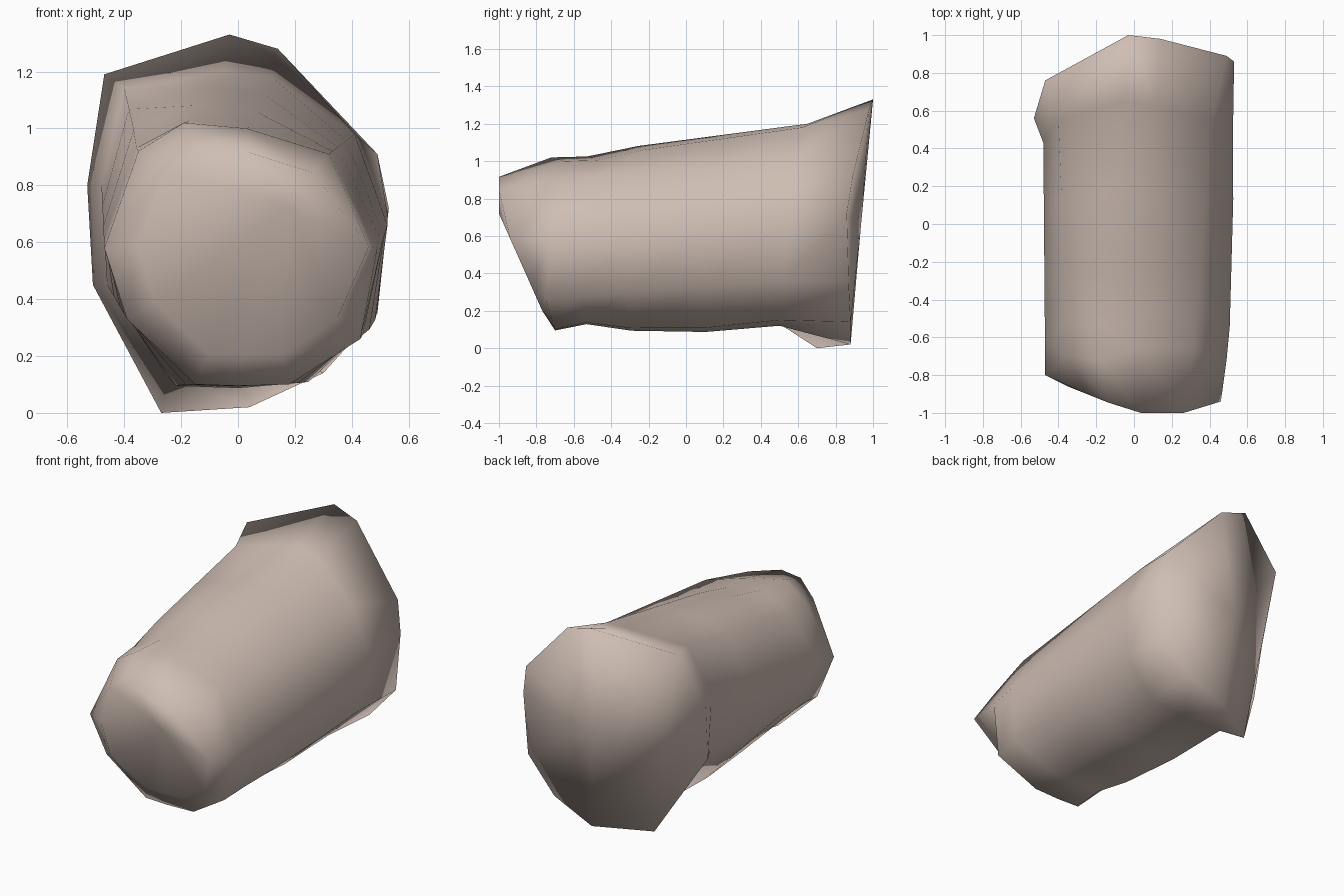
import bpy, bmesh
from mathutils import Vector

if "Cube" in bpy.data.objects:
    bpy.data.objects.remove(bpy.data.objects["Cube"])

# Cross-sections, 11 points each, running left -> top -> right -> bottom
rim = [(-.53, .56, .8), (-.47, .76, 1.19), (-.03, 1.0, 1.33), (.14, .98, 1.28),
       (.49, .89, .91), (.53, .86, .72), (.49, .87, .35), (.3, .88, .14),
       (.04, .88, .02), (-.27, .7, 0), (-.51, .51, .45)]
neck = [(-.48, .43, .8), (-.4, .55, 1.14), (-.05, .65, 1.2), (.12, .62, 1.18),
        (.41, .55, .98), (.525, .55, .7), (.49, .52, .36), (.28, .5, .15),
        (0, .5, .12), (-.25, .5, .13), (-.46, .42, .45)]
shoulder = [(-.47, -.8, .58), (-.35, -.7, .92), (-.19, -.72, 1.02), (.03, -.65, 1.0),
            (.32, -.65, .91), (.49, -.72, .58), (.43, -.75, .26), (.18, -.7, .1),
            (0, -.7, .095), (-.15, -.7, .1), (-.39, -.75, .33)]


def blend(a, b, t, lift, drop=0):
    """Section between two others: underside raised, crown lowered, right side swelled."""
    out = []
    for p, q in zip(a, b):
        v = Vector(p).lerp(Vector(q), t)
        if v.z < .2:
            v.z += lift
        if v.z > .93:
            v.z -= drop
        if v.x > .45:
            v.x += .012
        out.append(v)
    return out


def nose_point(p):
    """Shrink the shoulder and push it out on to the slanted front."""
    sx = .93 if p[0] > .45 else .78
    x, z = .06 + (p[0] - .06) * sx, .6 + (p[2] - .6) * .79
    y = max(-1 + max(0, .72 - z) * .445, -1 - .4 * min(x, 0))
    return (x, y, z)


rings = [rim, neck, blend(neck, shoulder, .33, -.025), blend(neck, shoulder, .66, -.01),
         blend(neck, shoulder, .86, .03, .02), shoulder, [nose_point(p) for p in shoulder]]

# Body: skin through the sections
bm = bmesh.new()
loops = [[bm.verts.new(p) for p in r] for r in rings]
n = len(rim)
for a, b in zip(loops, loops[1:]):
    for i in range(n):
        j = (i + 1) % n
        bm.faces.new((a[i], a[j], b[j], b[i]))


def fan(loop, tip):
    c = bm.verts.new(tip)
    for i in range(len(loop)):
        bm.faces.new((loop[i], loop[(i + 1) % len(loop)], c))


# Front end, then back end with its folded-over left edge
fan(loops[-1], (.18, -1.0, .72))
r = loops[0]
fan(r[1:10], (0, .935, .65))
bm.faces.new((r[0], r[1], r[9]))
bm.faces.new((r[0], r[9], r[10]))

bmesh.ops.recalc_face_normals(bm, faces=bm.faces)
for f in bm.faces:
    f.smooth = True

mesh = bpy.data.meshes.new("flared_log_body")
bm.to_mesh(mesh)
bm.free()
mat = bpy.data.materials.new("pale_beige")
mat.diffuse_color = (.62, .51, .45, 1)
mat.use_nodes = True
mat.node_tree.nodes["Principled BSDF"].inputs["Base Color"].default_value = mat.diffuse_color
mesh.materials.append(mat)
bpy.context.collection.objects.link(bpy.data.objects.new("flared_log_body", mesh))
